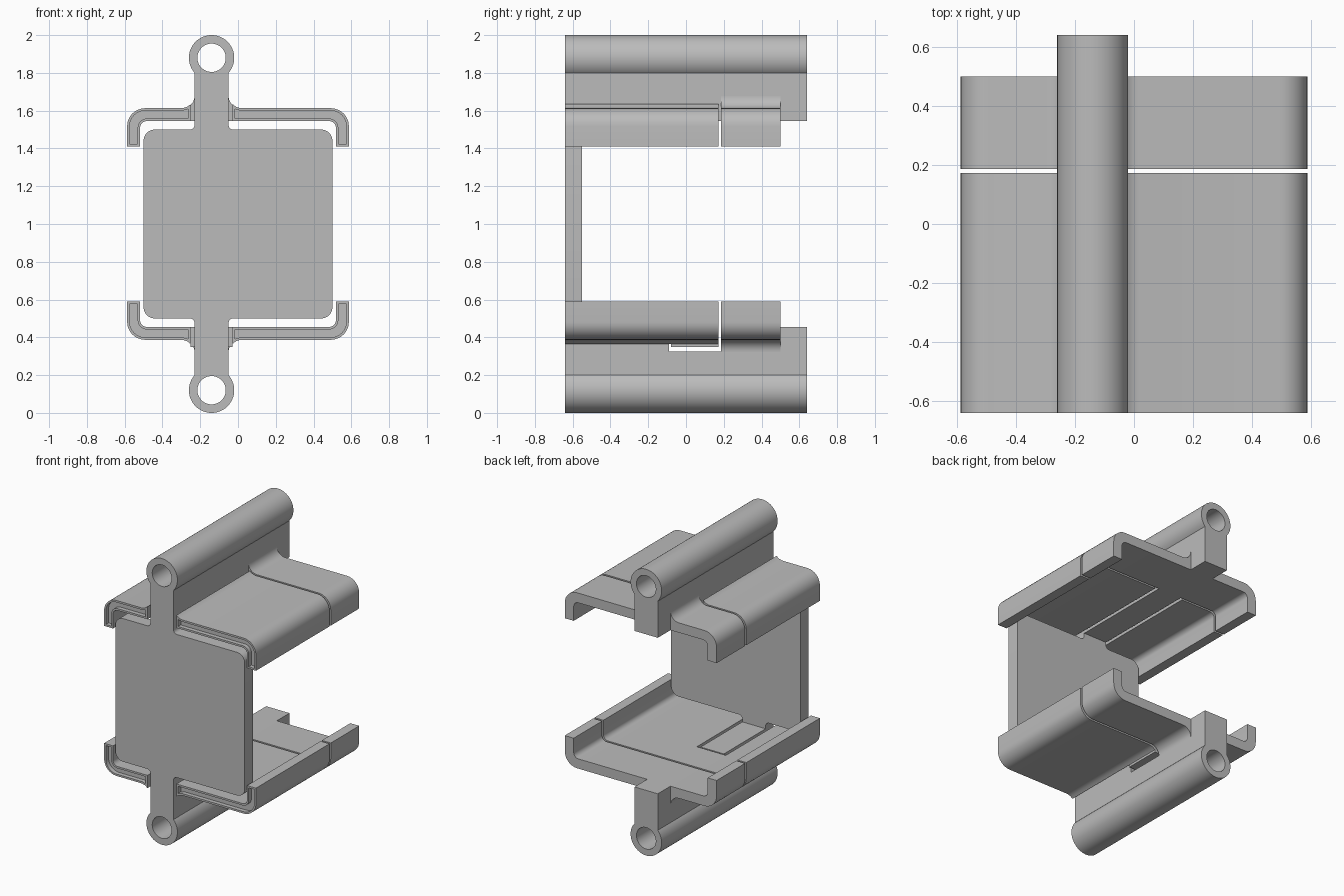
import bpy, bmesh, math
from mathutils import Vector

cube = bpy.data.objects.get("Cube")
if cube:
    bpy.data.objects.remove(cube, do_unlink=True)

GREY = (0.5, 0.5, 0.5, 1)
mat = bpy.data.materials.new("plain grey")
mat.use_nodes = True
mat.diffuse_color = GREY
mat.node_tree.nodes["Principled BSDF"].inputs["Base Color"].default_value = GREY

FRONT, BACK = -0.64, 0.64
SHELL_BACK = 0.5
GAP = (0.172, 0.186)          # split between front clip and rear shell
STEM_X, STEM_HALF = -0.14, 0.09
SLOT = 0.022                  # slot between stem and clip
UNDER, OVER, LIP = 1.545, 1.613, 1.41
OUTER, INNER = 0.587, 0.518


def rounded(points, steps=8):
    """Round polygon corners; each point is (x, z) or (x, z, radius)."""
    out = []
    for i, p in enumerate(points):
        c = Vector(p[:2])
        if len(p) == 2:
            out.append(c)
            continue
        a = (Vector(points[i - 1][:2]) - c).normalized()
        b = (Vector(points[(i + 1) % len(points)][:2]) - c).normalized()
        r, half = p[2], a.angle(b) / 2
        centre = c + (a + b).normalized() * r / math.sin(half)
        va = c + a * r / math.tan(half) - centre
        vb = c + b * r / math.tan(half) - centre
        turn = va.angle(vb)
        for k in range(steps + 1):
            t = k / steps
            out.append(centre + (va * math.sin((1 - t) * turn)
                                 + vb * math.sin(t * turn)) / math.sin(turn))
    return out


def finish(bm, name):
    bmesh.ops.recalc_face_normals(bm, faces=bm.faces[:])
    mesh = bpy.data.meshes.new(name)
    bm.to_mesh(mesh)
    bm.free()
    mesh.materials.append(mat)
    mesh.shade_smooth()
    mesh.set_sharp_from_angle(angle=math.radians(30))
    obj = bpy.data.objects.new(name, mesh)
    bpy.context.collection.objects.link(obj)
    return obj


def extrude(name, profile, y0, y1, flip=False, recess=0):
    """Extrude an x-z profile along y, with an optional recess in the front end."""
    bm = bmesh.new()
    verts = [bm.verts.new((x, y0, 2 - z if flip else z)) for x, z in profile]
    face = bm.faces.new(verts)
    grown = bmesh.ops.extrude_face_region(bm, geom=[face], use_keep_orig=True)["geom"]
    bmesh.ops.translate(bm, vec=(0, y1 - y0, 0),
                        verts=[g for g in grown if isinstance(g, bmesh.types.BMVert)])
    bmesh.ops.recalc_face_normals(bm, faces=bm.faces[:])
    if recess:
        for thickness in (0.013, 0):
            bmesh.ops.inset_region(bm, faces=[face], thickness=thickness,
                                   use_even_offset=True)
        bmesh.ops.translate(bm, vec=(0, recess, 0), verts=face.verts[:])
    return finish(bm, name)


def box(name, x0, x1, y0, y1, z0, z1, flip=False):
    return extrude(name, [(x0, z0), (x1, z0), (x1, z1), (x0, z1)], y0, y1, flip)


def tube(name, z, outer=0.12, inner=0.075, sides=64):
    bm = bmesh.new()
    rings = []
    for r, y in ((outer, FRONT), (outer, BACK), (inner, BACK), (inner, FRONT)):
        rings.append([bm.verts.new((STEM_X + r * math.cos(math.tau * k / sides), y,
                                    z + r * math.sin(math.tau * k / sides)))
                      for k in range(sides)])
    for i in range(4):
        a, b = rings[i], rings[(i + 1) % 4]
        for k in range(sides):
            n = (k + 1) % sides
            bm.faces.new((a[k], a[n], b[n], b[k]))
    return finish(bm, name)


def arm(side, slotted):
    """Cross-section of one hooked arm, from the stem to the lip."""
    edge = STEM_X + side * STEM_HALF
    end = [(side * OUTER, OVER, 0.095), (side * OUTER, LIP),
           (side * INNER, LIP), (side * INNER, UNDER, 0.035)]
    if slotted:
        start = edge + side * SLOT
        root = [(start, UNDER), (start, OVER + 0.021),
                (start + side * 0.018, OVER + 0.007), (start + side * 0.043, OVER)]
    else:
        root = [(edge, UNDER), (edge, OVER + 0.08), (edge, OVER, 0.065)]
    return rounded(root + end)


# Front plate with its two necks
nl, nr = STEM_X - STEM_HALF, STEM_X + STEM_HALF
upper = [(0.5, 1.5, 0.06), (nr, 1.5, 0.025), (nr, UNDER + 0.01),
         (nl, UNDER + 0.01), (nl, 1.5, 0.025), (-0.5, 1.5, 0.06)]
lower = [(p[0], 2 - p[1], *p[2:]) for p in reversed(upper)]
extrude("front_plate", rounded(upper + lower), FRONT, -0.55)

# Upper and lower rails with hooked arms
for level, flip in (("upper", False), ("lower", True)):
    tube(level + "_tube", 0.12 if flip else 1.88)
    for hand, side in (("left", 1), ("right", -1)):
        extrude(f"{level}_{hand}_front_clip", arm(side, True),
                FRONT, GAP[0], flip, recess=0.03)
        extrude(f"{level}_{hand}_rear_shell", arm(side, False),
                GAP[1], SHELL_BACK, flip)

# Upper stem is solid, lower stem has a window crossed by a bridge
box("upper_stem", nl, nr, FRONT, BACK, UNDER, 1.8)
box("lower_stem_front", nl, nr, FRONT, -0.09, UNDER, 1.8, True)
box("lower_stem_window", nl, nr, -0.09, GAP[1], 1.675, 1.8, True)
box("lower_stem_rear", nl, nr, GAP[1], BACK, UNDER, 1.8, True)
box("clip_bridge", nl - SLOT, nr + SLOT, -0.08, GAP[0], UNDER, 1.65, True)
